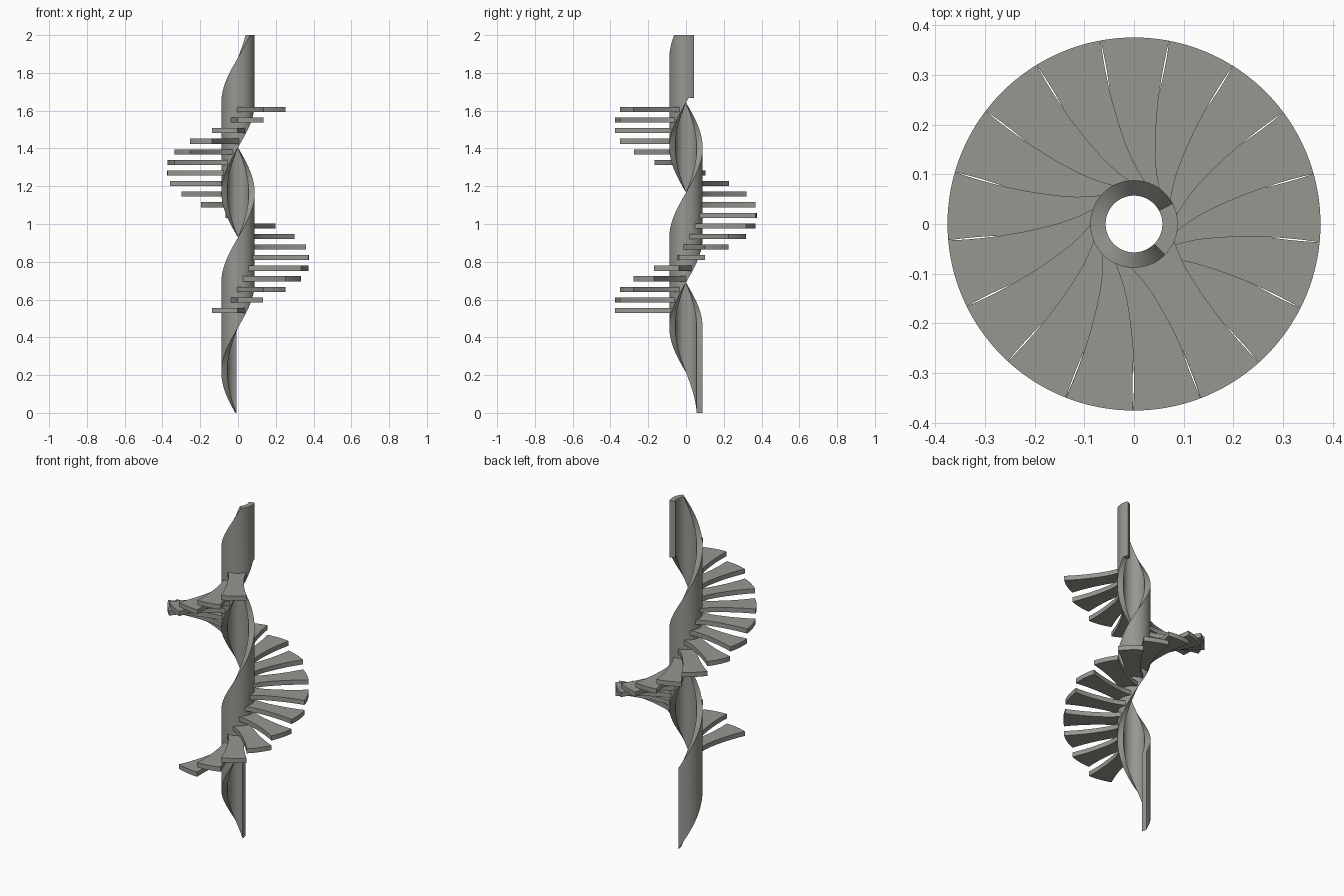
import bpy, bmesh, math

if "Cube" in bpy.data.objects:
    bpy.data.objects.remove(bpy.data.objects["Cube"])

RATE = 378.0          # degrees of turn per unit of height
R_IN, R_OUT, R_STEP = 0.057, 0.088, 0.375

mat = bpy.data.materials.new("warm grey")
mat.diffuse_color = (0.31, 0.31, 0.285, 1)
mat.use_nodes = True
mat.node_tree.nodes["Principled BSDF"].inputs["Base Color"].default_value = mat.diffuse_color


def finish(name, bm):
    bmesh.ops.recalc_face_normals(bm, faces=bm.faces)
    me = bpy.data.meshes.new(name)
    bm.to_mesh(me)
    bm.free()
    me.materials.append(mat)
    ob = bpy.data.objects.new(name, me)
    bpy.context.collection.objects.link(ob)
    bpy.context.view_layer.objects.active = ob
    ob.select_set(True)
    bpy.ops.object.shade_smooth_by_angle(angle=math.radians(30))
    ob.select_set(False)
    return ob


# Central column: a half-tube ribbon climbing as a helix, cut flat at the top
START, END, HEIGHT = 99.0, 748.0, 0.476
bm = bmesh.new()
rings = []
N = 216
angles = sorted([START + (END - START) * i / N for i in range(N + 1)] + [675.0, 729.5])
for t in angles:
    low = (t - START) / RATE
    high = min(2.0, low + HEIGHT)
    low = min(low, 1.668)
    a = math.radians(t)
    c, s = math.cos(a), math.sin(a)
    rings.append([bm.verts.new((r * c, r * s, z)) for r, z in
                  ((R_IN, low), (R_OUT, low), (R_OUT, high), (R_IN, high))])
for p, q in zip(rings, rings[1:]):
    for k in range(4):
        j = (k + 1) % 4
        bm.faces.new((p[k], p[j], q[j], q[k]))
bm.faces.new(rings[0])
bm.faces.new(rings[-1])
finish("spiral_column", bm)


# Treads: waisted wedges fanning round the column
def half_width(r):
    d = r - 0.15
    return 0.042 + (0.53 if d > 0 else 2.3) * d * d


def tread(index):
    centre = math.radians(259.1 + 21.18 * index)
    z = 0.542 + 0.056 * index
    r0 = R_OUT - 0.001
    n = 14
    radii = [r0 + (R_STEP - r0) * i / n for i in range(n + 1)]
    side = [(r, math.asin(half_width(r) / r)) for r in radii]
    h0, h1 = side[0][1], side[-1][1]
    pts = [(r, h) for r, h in side]
    pts += [(R_STEP, h1 * (1 - 2 * i / 8)) for i in range(1, 8)]
    pts += [(r, -h) for r, h in reversed(side)]
    pts += [(r0, -h0 * (1 - 2 * i / 10)) for i in range(1, 10)]
    bm = bmesh.new()
    f = bm.faces.new([bm.verts.new((r * math.cos(centre + h), r * math.sin(centre + h), z - 0.0135))
                      for r, h in pts])
    top = bmesh.ops.extrude_face_region(bm, geom=[f])["geom"]
    bmesh.ops.translate(bm, vec=(0, 0, 0.027),
                        verts=[v for v in top if isinstance(v, bmesh.types.BMVert)])
    finish("tread_%02d" % (index + 1), bm)


for i in range(20):
    tread(i)
